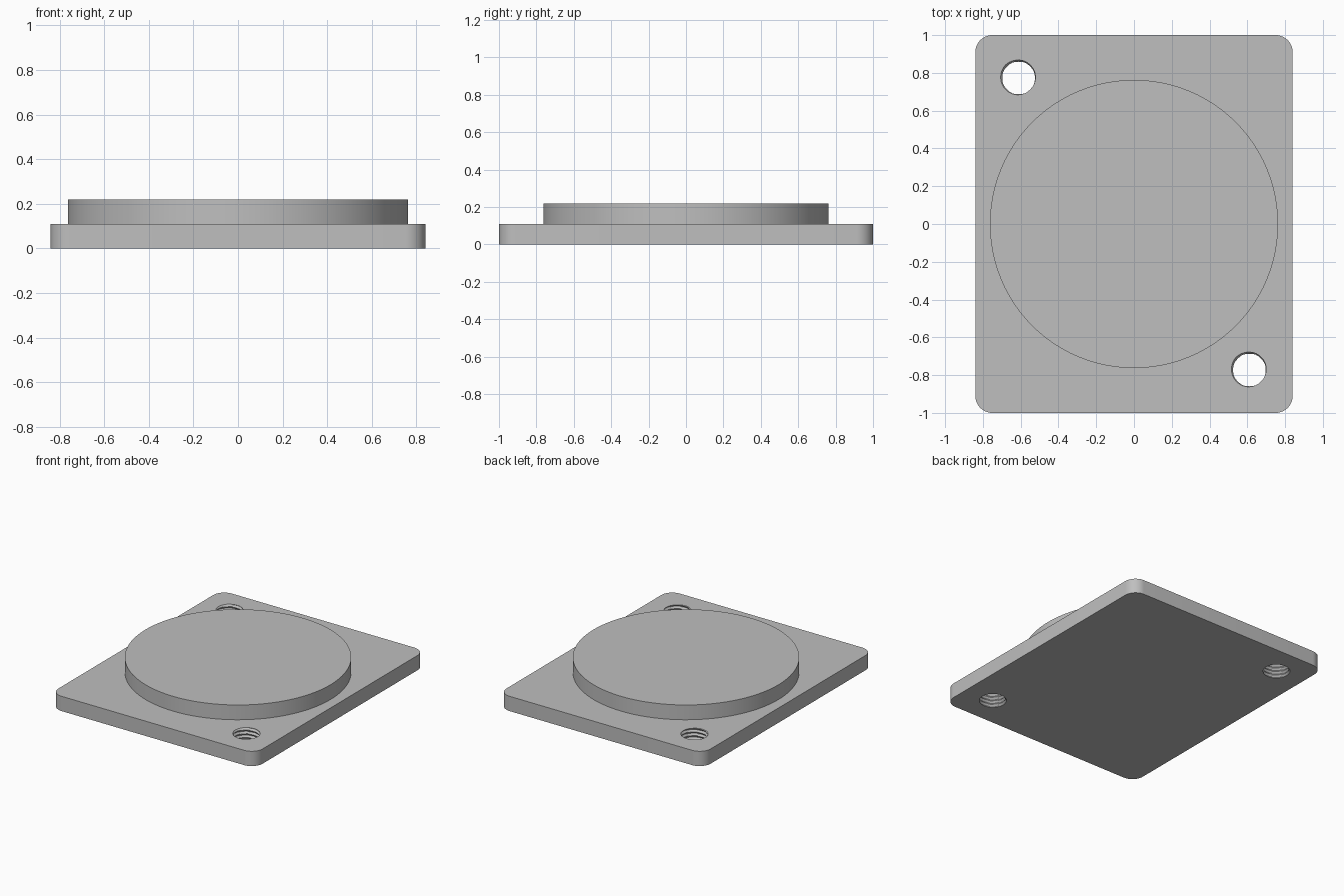
import bpy
import bmesh
from math import sin, cos, pi, radians

cube = bpy.data.objects.get("Cube")
if cube:
    bpy.data.objects.remove(cube, do_unlink=True)

HALF_X, HALF_Y, CORNER = 0.84, 1.0, 0.09
PLATE_TOP, DISC_TOP, DISC_R = 0.11, 0.22, 0.763
HOLE_X, HOLE_Y = 0.611, 0.773
MINOR_R, DEPTH, PITCH = 0.086, 0.012, 0.0275
SEGS, ROWS = 48, 32

grey = bpy.data.materials.new("plain grey")
grey.use_nodes = True
colour = (0.52, 0.52, 0.52, 1)
grey.diffuse_color = colour
grey.node_tree.nodes["Principled BSDF"].inputs["Base Color"].default_value = colour


def finish(bm, name):
    """Turn the bmesh into a shaded object."""
    bmesh.ops.recalc_face_normals(bm, faces=bm.faces[:])
    mesh = bpy.data.meshes.new(name)
    bm.to_mesh(mesh)
    bm.free()
    mesh.materials.append(grey)
    obj = bpy.data.objects.new(name, mesh)
    bpy.context.collection.objects.link(obj)
    bpy.ops.object.select_all(action="DESELECT")
    obj.select_set(True)
    bpy.context.view_layer.objects.active = obj
    bpy.ops.object.shade_smooth_by_angle(angle=radians(30))


def bridge(bm, lower, upper):
    n = len(lower)
    for i in range(n):
        j = (i + 1) % n
        bm.faces.new((lower[i], lower[j], upper[j], upper[i]))


def loop_edges(bm, loop):
    return [bm.edges.get((v, loop[i - 1])) for i, v in enumerate(loop)]


def outline(bm, z):
    """Rounded rectangle, one quarter arc per corner."""
    loop = []
    for k, (sx, sy) in enumerate(((1, 1), (-1, 1), (-1, -1), (1, -1))):
        for i in range(13):
            a = (k + i / 12) * pi / 2
            loop.append(bm.verts.new((sx * (HALF_X - CORNER) + CORNER * cos(a),
                                      sy * (HALF_Y - CORNER) + CORNER * sin(a), z)))
    return loop


def thread_ring(bm, cx, cy, z):
    """Slice of a V-shaped helical thread at height z."""
    ring = []
    for i in range(SEGS):
        a = 2 * pi * i / SEGS
        phase = ((z - PLATE_TOP) / PITCH - (a - radians(135)) / (2 * pi)) % 1
        r = MINOR_R + DEPTH * abs(2 * phase - 1)
        ring.append(bm.verts.new((cx + r * cos(a), cy + r * sin(a), z)))
    return ring


# Base plate with two threaded through holes
bm = bmesh.new()
bottom, top = outline(bm, 0), outline(bm, PLATE_TOP)
bridge(bm, bottom, top)
bottom_edges, top_edges = loop_edges(bm, bottom), loop_edges(bm, top)
for side in (-1, 1):
    rings = [thread_ring(bm, side * HOLE_X, -side * HOLE_Y, PLATE_TOP * k / ROWS)
             for k in range(ROWS + 1)]
    for lower, upper in zip(rings, rings[1:]):
        bridge(bm, lower, upper)
    bottom_edges += loop_edges(bm, rings[0])
    top_edges += loop_edges(bm, rings[-1])
bmesh.ops.triangle_fill(bm, edges=bottom_edges, use_beauty=True, normal=(0, 0, -1))
bmesh.ops.triangle_fill(bm, edges=top_edges, use_beauty=True, normal=(0, 0, 1))
finish(bm, "base_plate")

# Raised round boss, slightly sunk into the plate
bm = bmesh.new()
sunk = 0.01
bmesh.ops.create_cone(bm, cap_ends=True, segments=96, radius1=DISC_R, radius2=DISC_R,
                      depth=DISC_TOP - PLATE_TOP + sunk)
bmesh.ops.translate(bm, verts=bm.verts[:], vec=(0, 0, (DISC_TOP + PLATE_TOP - sunk) / 2))
finish(bm, "raised_disc")
